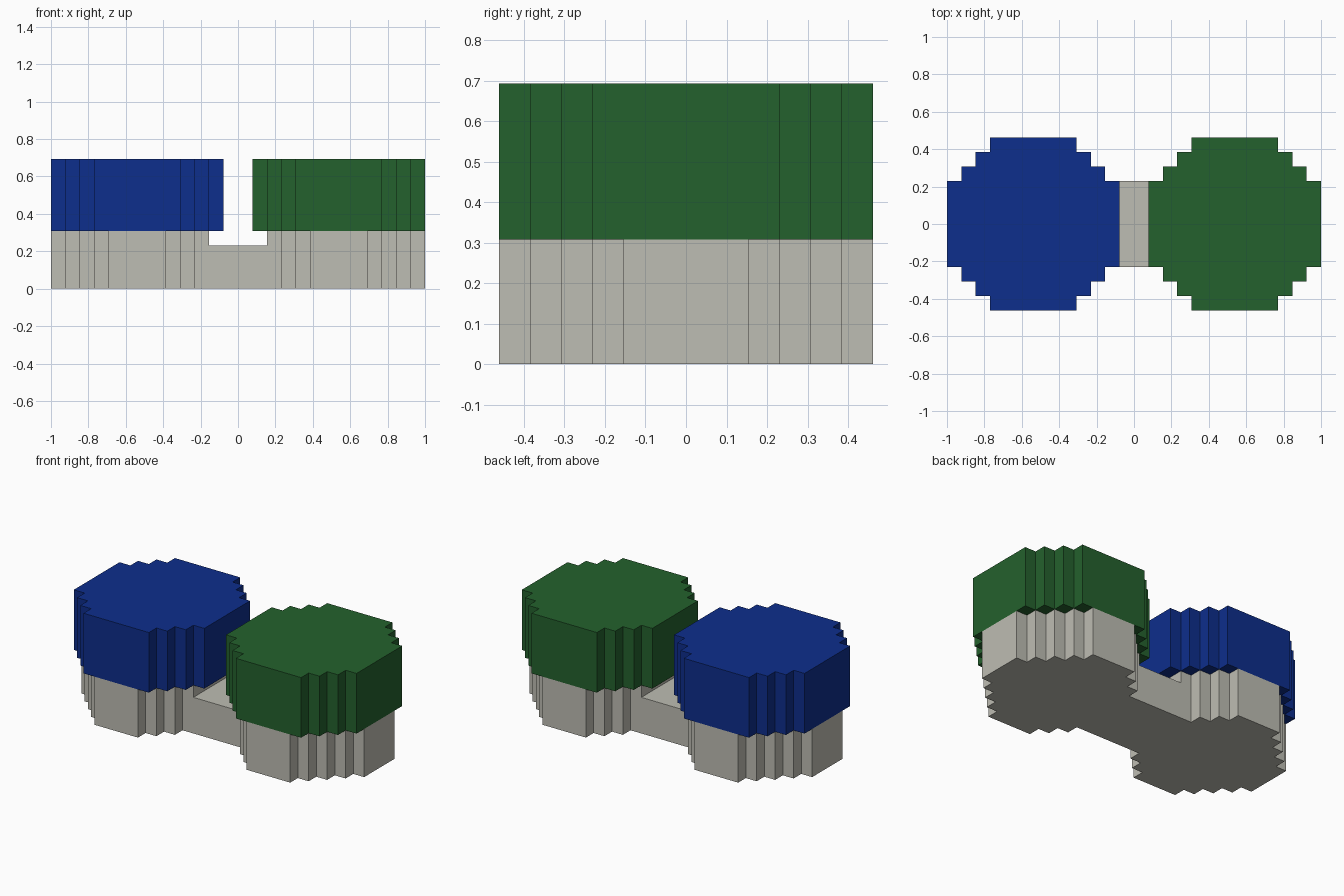
import bpy
import bmesh

if "Cube" in bpy.data.objects:
    bpy.data.objects.remove(bpy.data.objects["Cube"])

U = 1 / 13  # one stair step of the model


def material(name, rgb):
    m = bpy.data.materials.new(name)
    lin = [((c / 255 + 0.055) / 1.055) ** 2.4 if c > 10 else c / 255 / 12.92 for c in rgb]
    m.diffuse_color = (*lin, 1)
    m.use_nodes = True
    m.node_tree.nodes["Principled BSDF"].inputs["Base Color"].default_value = m.diffuse_color
    return m


def stepped_disc(narrow):
    """Counterclockwise outline of a stepped disc, radius 6, starting at lower left."""
    q = [(6, narrow)]
    for i in range(6 - narrow):
        x, y = 5 - i, narrow + i
        q += [(x, y), (x, y + 1)]
    q = [p for p in q if p[0] >= narrow]
    third = [(-x, -y) for x, y in q]
    fourth = [(x, -y) for x, y in reversed(q)]
    second = [(-x, y) for x, y in reversed(q)]
    return third + fourth + q + second


def prism(name, outline, z0, z1, mat):
    bm = bmesh.new()
    face = bm.faces.new([bm.verts.new((x * U, y * U, z0 * U)) for x, y in outline])
    top = bmesh.ops.extrude_face_region(bm, geom=[face])["geom"]
    bmesh.ops.translate(bm, vec=(0, 0, (z1 - z0) * U),
                        verts=[v for v in top if isinstance(v, bmesh.types.BMVert)])
    bmesh.ops.recalc_face_normals(bm, faces=bm.faces)
    mesh = bpy.data.meshes.new(name)
    bm.to_mesh(mesh)
    bm.free()
    mesh.materials.append(mat)
    ob = bpy.data.objects.new(name, mesh)
    bpy.context.collection.objects.link(ob)
    return ob


blue = material("blue", (13, 46, 140))
green = material("green", (36, 97, 45))
grey = material("light grey", (190, 189, 179))

# Base: two stepped discs joined by a straight bridge
right = [(x + 7, y) for x, y in stepped_disc(2) if x > -5]
left = [(-x, -y) for x, y in right]
base = prism("base", right + left, 0, 4, grey)

# Lowered top of the bridge
cutter = prism("bridge_cutter", [(-2, -5), (2, -5), (2, 5), (-2, 5)], 3, 6, grey)
cutter.hide_render = True
cutter.hide_viewport = True
cut = base.modifiers.new("bridge_notch", "BOOLEAN")
cut.operation = "DIFFERENCE"
cut.solver = "EXACT"
cut.object = cutter

# Coloured caps
for name, cx, mat in (("left_cap", -7, blue), ("right_cap", 7, green)):
    prism(name, [(x + cx, y) for x, y in stepped_disc(3)], 4, 9, mat)
